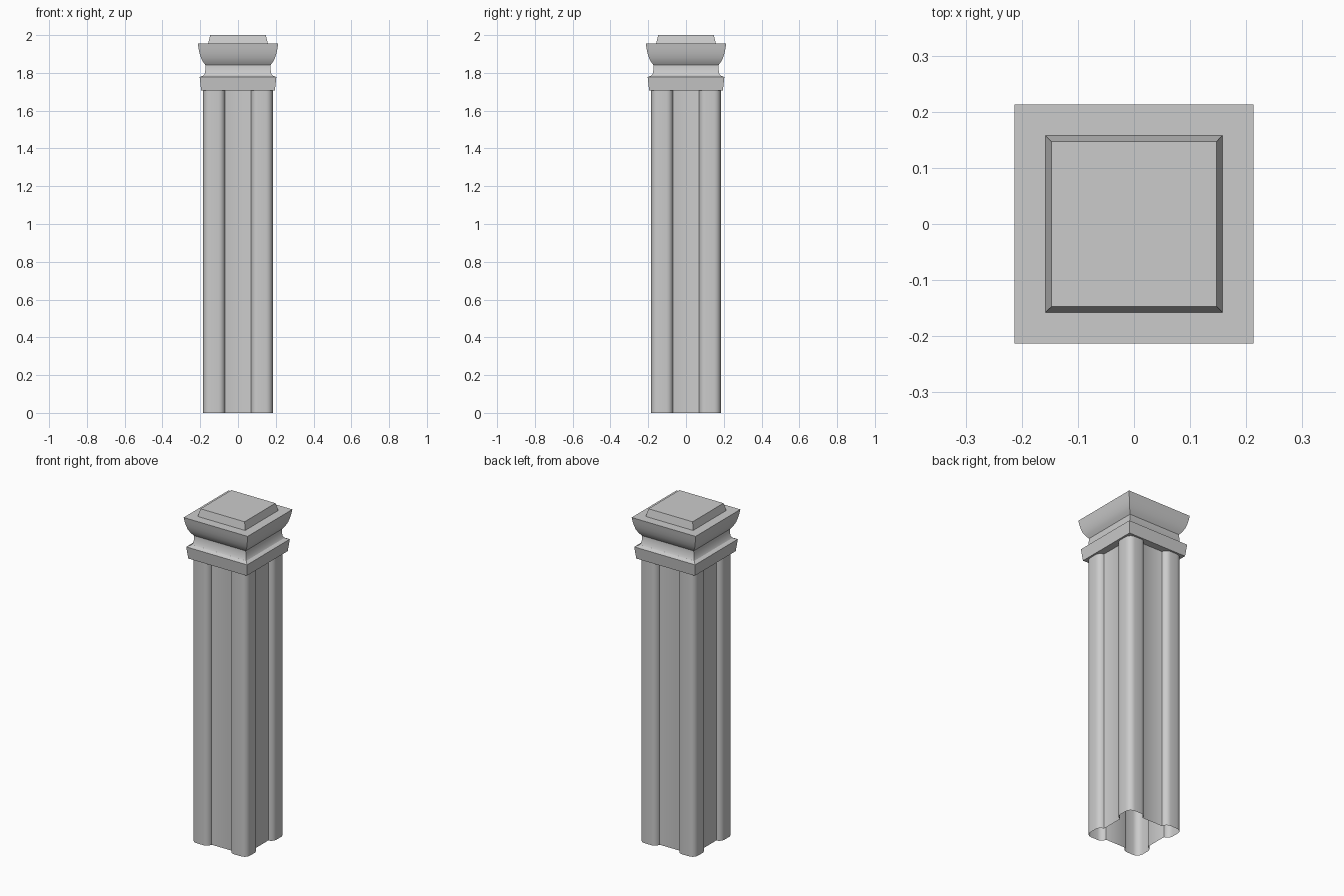
import bpy, bmesh, math

cube = bpy.data.objects.get("Cube")
if cube:
    bpy.data.objects.remove(cube, do_unlink=True)

stone = bpy.data.materials.new("grey_stone")
stone.use_nodes = True
GREY = (0.6, 0.6, 0.6, 1)
stone.diffuse_color = GREY
stone.node_tree.nodes["Principled BSDF"].inputs["Base Color"].default_value = GREY


def stack(name, rings, cap_top=False):
    """Skin a list of closed rings (equal point counts) into one shell."""
    bm = bmesh.new()
    loops = [[bm.verts.new(p) for p in ring] for ring in rings]
    n = len(loops[0])
    for low, high in zip(loops, loops[1:]):
        for i in range(n):
            j = (i + 1) % n
            bm.faces.new((low[i], low[j], high[j], high[i]))
    if cap_top:
        bm.faces.new(loops[-1])
    mesh = bpy.data.meshes.new(name)
    bm.to_mesh(mesh)
    bm.free()
    mesh.materials.append(stone)
    obj = bpy.data.objects.new(name, mesh)
    bpy.context.collection.objects.link(obj)
    bpy.ops.object.select_all(action='DESELECT')
    obj.select_set(True)
    bpy.context.view_layer.objects.active = obj
    bpy.ops.object.shade_smooth_by_angle(angle=math.radians(32))
    return obj


def square(half, z):
    return [(sx * half, sy * half, z) for sx, sy in ((-1, -1), (1, -1), (1, 1), (-1, 1))]


def arc(cx, cy, rx, ry, start, end, steps=5):
    pts = []
    for i in range(steps + 1):
        a = math.radians(start + (end - start) * i / steps)
        pts.append((cx + rx * math.cos(a), cy + ry * math.sin(a)))
    return pts


# Shaft: four rounded corner lobes with a recessed panel on each side, open below
HALF, PANEL, FLOOR = 0.184, 0.065, 0.153
EASE, ROUND = 0.035, 0.036
inner = HALF - ROUND
shoulder = PANEL + 0.003 + EASE
side = arc(inner, shoulder, ROUND, EASE, -80, 0)
lobe = [(FLOOR, PANEL)] + side
lobe += arc(inner, inner, ROUND, ROUND, 0, 90)
lobe += [(y, x) for x, y in reversed(side)] + [(PANEL, FLOOR)]

outline = []
for k in range(4):
    c, s = round(math.cos(k * math.pi / 2)), round(math.sin(k * math.pi / 2))
    outline += [(x * c - y * s, x * s + y * c) for x, y in lobe]
stack("shaft", [[(x, y, z) for x, y in outline] for z in (0, 1.72)])

# Lower collar with a sloped top, and the neck above it
stack("collar_and_neck", [square(h, z) for h, z in (
    (0.15, 1.706), (0.195, 1.706), (0.203, 1.777), (0.182, 1.787),
    (0.174, 1.8), (0.172, 1.841))])

# Flared cap with a curved underside
stack("flared_cap", [square(h, z) for h, z in (
    (0.172, 1.841), (0.185, 1.858), (0.196, 1.879), (0.204, 1.905),
    (0.209, 1.93), (0.213, 1.955), (0.158, 1.955))])

# Raised top block with sloping sides
stack("top_block", [square(0.158, 1.955), square(0.147, 2.0)], cap_top=True)
